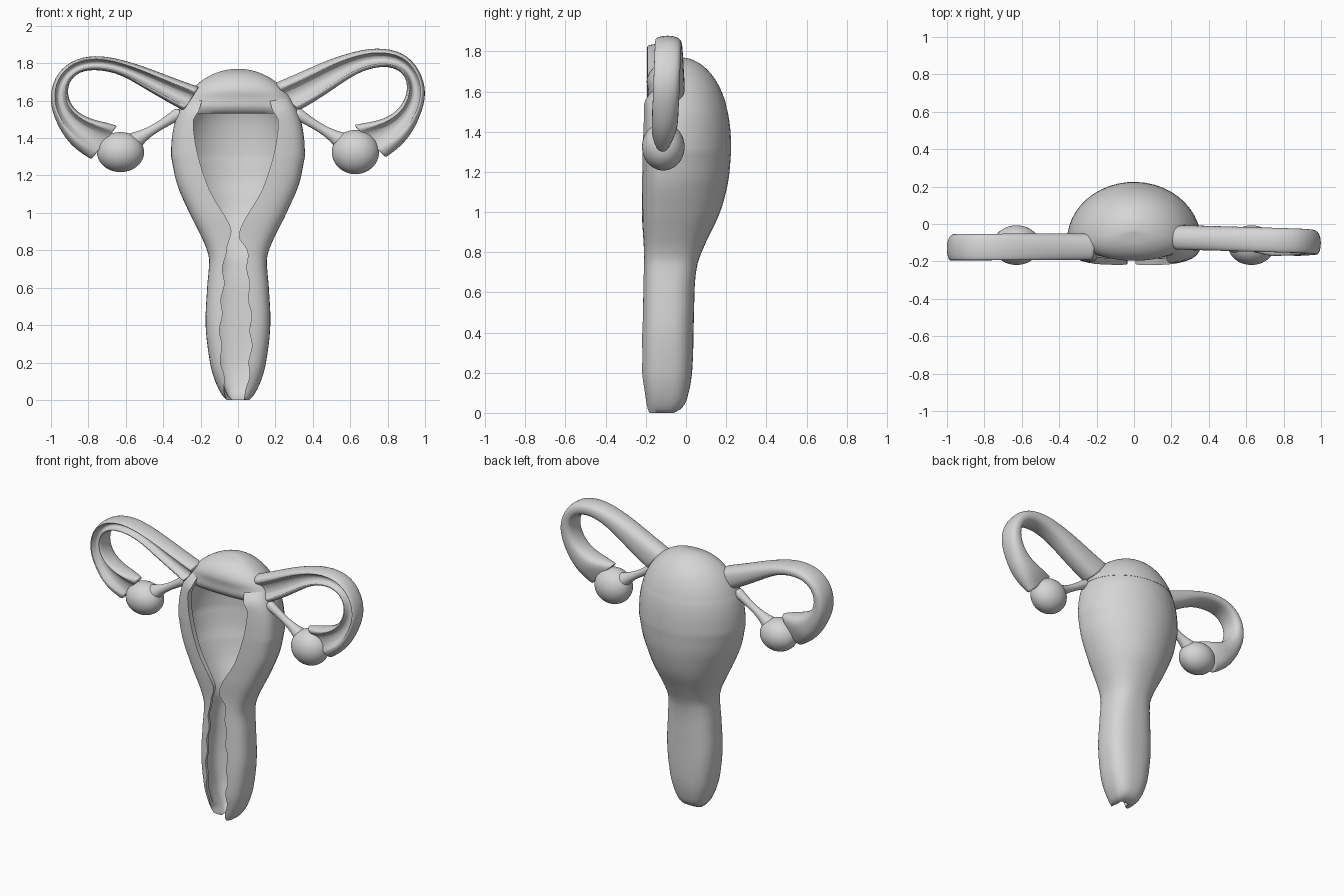
import bpy, bmesh, math
from mathutils import Vector

cube = bpy.data.objects.get("Cube")
if cube:
    bpy.data.objects.remove(cube, do_unlink=True)

grey = bpy.data.materials.new("matte_grey")
grey.use_nodes = True
COLOUR = (0.67, 0.67, 0.67, 1)
grey.diffuse_color = COLOUR
grey.node_tree.nodes["Principled BSDF"].inputs["Base Color"].default_value = COLOUR


def finish(obj, angle):
    if not obj.data.materials:
        obj.data.materials.append(grey)
    bpy.ops.object.select_all(action='DESELECT')
    obj.select_set(True)
    bpy.context.view_layer.objects.active = obj
    bpy.ops.object.shade_smooth_by_angle(angle=math.radians(angle))


def loft(name, rings, subdivide=0, angle=50):
    """Skin a list of equal closed rings and cap both ends."""
    bm = bmesh.new()
    loops = [[bm.verts.new(p) for p in ring] for ring in rings]
    n = len(loops[0])
    for a, b in zip(loops, loops[1:]):
        for i in range(n):
            j = (i + 1) % n
            bm.faces.new((a[i], a[j], b[j], b[i]))
    for end in (loops[0], loops[-1]):
        bm.faces.new(end)
    bmesh.ops.recalc_face_normals(bm, faces=bm.faces)
    mesh = bpy.data.meshes.new(name)
    bm.to_mesh(mesh)
    bm.free()
    obj = bpy.data.objects.new(name, mesh)
    bpy.context.collection.objects.link(obj)
    if subdivide:
        mod = obj.modifiers.new("smooth", 'SUBSURF')
        mod.levels = mod.render_levels = subdivide
    finish(obj, angle)


def curve(keys, z):
    """Smooth interpolation through (z, value) keys."""
    k = max(i for i in range(len(keys) - 1) if i == 0 or keys[i][0] <= z)

    def slope(i):
        a, b = keys[max(i - 1, 0)], keys[min(i + 1, len(keys) - 1)]
        return (b[1] - a[1]) / (b[0] - a[0])
    (z0, v0), (z1, v1) = keys[k], keys[k + 1]
    h = z1 - z0
    t = (z - z0) / h
    return (v0 * (2*t**3 - 3*t*t + 1) + slope(k) * h * (t**3 - 2*t*t + t)
            + v1 * (3*t*t - 2*t**3) + slope(k + 1) * h * (t**3 - t*t))


def outline(t, w, front, back, yc, p_front, p_back):
    """Point on a rounded section; t runs from the front centre round."""
    s, c = math.sin(t), math.cos(t)
    p = p_front if c > 0 else p_back
    x = w * math.copysign(abs(s) ** p, s)
    return x, yc - (front if c > 0 else back) * math.copysign(abs(c) ** p, c)


LIP = 0.65


def edge_angle(o, w):
    return math.asin(min(o / w, 0.97) ** (1 / LIP))


WIDTH = [(0, .062), (.03, .088), (.1, .122), (.2, .15), (.4, .173), (.6, .165), (.75, .155),
         (.82, .173), (.9, .21), (1, .26), (1.15, .325), (1.3, .358)]
BACK = [(0, -.06), (.02, -.025), (.06, .002), (.2, .03), (.5, .04), (.65, .045), (.75, .06),
        (.85, .1), (1, .17), (1.15, .21), (1.3, .225)]


def envelope(z):
    """Half width, back y and centre y of the body at a height."""
    if z < 1.3:
        return curve(WIDTH, z), curve(BACK, z), -.09
    f = math.sqrt(1 - ((z - 1.3) / .47) ** 2.4)
    return .358 * f, -.03 + .255 * f, -.03 - .06 * f


# Hollow body with an open front
FRONT = [(0, -.19), (.2, -.22), (.8, -.21), (1, -.22), (1.5, -.22), (1.56, -.21), (1.64, -.14)]
OPEN = [(0, .05), (.2, .075), (.4, .08), (.6, .068), (.8, .055), (.88, .02), (.95, .04),
        (1.1, .13), (1.2, .17), (1.3, .2), (1.4, .22), (1.5, .225), (1.54, .2), (1.64, .17)]
rings = []
STEPS, ARC = 82, 40
for i in range(STEPS + 1):
    z = 1.64 * i / STEPS
    w, back, yc = envelope(z)
    tuck = 0.06 * max(z - 1.5, 0)
    w, back, front = w - tuck, back - yc - tuck, yc - curve(FRONT, z)
    upper = min(max((z - 0.7) / 0.4, 0), 1)
    wall = 0.03 + 0.035 * upper
    wave = 0.007 * math.sin(38 * z) if z < 0.9 else 0
    o = curve(OPEN, z)
    right, left = o + 0.012 + wave, max(o - 0.012 - wave, 0.008)
    ring = []
    for inset, direction in ((0, 1), (wall, -1)):
        iw = w - inset
        a, b = edge_angle(left, iw), 2 * math.pi - edge_angle(right, iw)
        pts = [outline(a + (b - a) * k / ARC, iw, front - inset * 0.5, back - inset, yc,
                       LIP, 0.8 + 0.2 * upper) for k in range(ARC + 1)]
        ring += [(x, y, z) for x, y in pts[::direction]]
    rings.append(ring)
loft("open_body", rings)

# Rounded closed top, bulging forward between the lips
DOME_FRONT = [(1.53, -.16), (1.56, -.185), (1.61, -.19), (1.66, -.195), (1.71, -.17),
              (1.75, -.115), (1.77, -.04)]
rings = []
for i in range(25):
    z = 1.53 + .24 * math.sin(math.pi / 2 * i / 24.6)
    w, back, yc = envelope(z)
    front = yc - curve(DOME_FRONT, z)
    rings.append([(*outline(math.tau * k / 64, w, front, back - yc, yc, 0.9, 1), z)
                  for k in range(64)])
loft("domed_top", rings)

# Grooved side tubes: paired outer and inner edges, ending in a flared mouth
SECTION = [(1, 0), (.85, .65), (.45, 1), (-.45, 1), (-.85, .65), (-1, 0), (-.9, -.75),
           (-.62, -1), (-.42, -.35), (.3, -.35), (.5, -1), (.85, -.75)]


def side_tube(name, stations, y0, y1, depth):
    rings = []
    last = len(stations) - 1
    for i, (ax, az, bx, bz) in enumerate(stations):
        a, b = Vector((ax, 0, az)), Vector((bx, 0, bz))
        f = i / last
        mid, half = (a + b) / 2, (a - b) / 2 * 1.1
        d = depth * (0.6 if i == last else 1.08)
        ring = [mid + half * u + Vector((0, y0 + (y1 - y0) * f + d * v, 0))
                for u, v in SECTION]
        # Doubled end rings keep the cut ends crisp
        rings += [ring] * (2 if i in (0, last) else 1)
    loft(name, rings, 2, 60)


side_tube("right_tube", [
    (-.21, 1.67, -.29, 1.55), (-.35, 1.72, -.4, 1.61), (-.5, 1.78, -.52, 1.68),
    (-.63, 1.82, -.63, 1.745), (-.76, 1.845, -.75, 1.77), (-.9, 1.815, -.85, 1.76),
    (-.985, 1.72, -.91, 1.7), (-1.005, 1.61, -.915, 1.62), (-.985, 1.52, -.88, 1.55),
    (-.935, 1.42, -.8, 1.5), (-.87, 1.345, -.71, 1.48), (-.78, 1.29, -.65, 1.46)],
    -.125, -.13, .07)
side_tube("left_tube", [
    (.2, 1.69, .32, 1.55), (.34, 1.75, .41, 1.6), (.47, 1.81, .53, 1.68),
    (.6, 1.855, .64, 1.755), (.74, 1.885, .76, 1.79), (.89, 1.86, .855, 1.775),
    (.975, 1.76, .905, 1.72), (1.005, 1.65, .91, 1.64), (.985, 1.55, .87, 1.555),
    (.935, 1.44, .79, 1.5), (.87, 1.36, .7, 1.48), (.785, 1.3, .625, 1.465)],
    -.075, -.115, .065)

# Round glands, each on a thin stalk
for side, name, height in ((-1, "right", .107), (1, "left", .118)):
    bpy.ops.mesh.primitive_uv_sphere_add(segments=40, ring_count=24, radius=1,
                                         location=(side * .628, -.113, 1.325))
    gland = bpy.context.object
    gland.name = name + "_gland"
    gland.scale = (.126, .106, height)
    finish(gland, 60)
    path = [(.3, 1.54, .038), (.35, 1.51, .03), (.42, 1.465, .024), (.48, 1.43, .027),
            (.535, 1.395, .042), (.59, 1.36, .07)]
    axis = Vector((side * .85, 0, -.53)).normalized()
    across = axis.cross(Vector((0, 1, 0)))
    rings = []
    for x, z, r in path:
        centre = Vector((side * x, -.11, z))
        rings.append([centre + r * (across * math.cos(math.tau * k / 12)
                                    + Vector((0, math.sin(math.tau * k / 12), 0)))
                      for k in range(12)])
    loft(name + "_stalk", rings, 2, 60)
